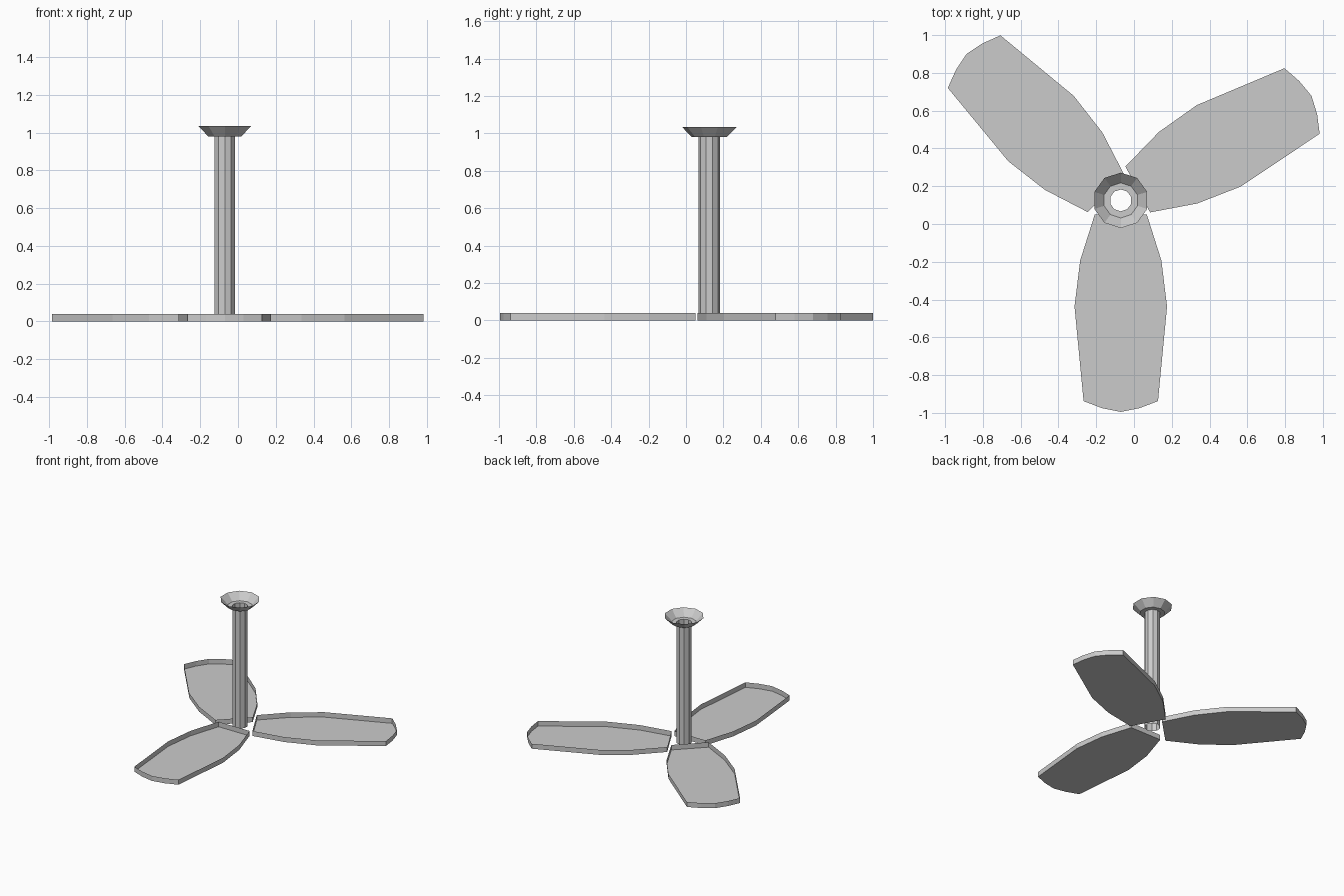
import bpy, bmesh, math
from mathutils import Matrix

cube = bpy.data.objects.get("Cube")
if cube:
    bpy.data.objects.remove(cube)

grey = bpy.data.materials.new("plain_grey")
grey.use_nodes = True
colour = (0.6, 0.6, 0.6, 1)
grey.diffuse_color = colour
grey.node_tree.nodes["Principled BSDF"].inputs["Base Color"].default_value = colour


def add_object(name, bm):
    mesh = bpy.data.meshes.new(name)
    bm.to_mesh(mesh)
    bm.free()
    mesh.materials.append(grey)
    obj = bpy.data.objects.new(name, mesh)
    bpy.context.collection.objects.link(obj)
    return obj


def lathe(name, profile, centre, sides=10):
    """Open surface of flat panels swept around a vertical axis."""
    bm = bmesh.new()
    rings = []
    for r, z in profile:
        ring = []
        for i in range(sides):
            a = math.pi / 2 + math.tau * i / sides
            ring.append(bm.verts.new((centre[0] + r * math.cos(a),
                                      centre[1] + r * math.sin(a), z)))
        rings.append(ring)
    for low, high in zip(rings, rings[1:]):
        for i in range(sides):
            j = (i + 1) % sides
            bm.faces.new((low[i], low[j], high[j], high[i]))
    return add_object(name, bm)


def blade(name, root, degrees):
    """Shallow open-topped tray: a closed floor with upright thin walls."""
    half = [(0, 0.138), (0.243, 0.215), (0.487, 0.245),
            (0.988, 0.197), (1.025, 0.1)]
    outline = [(d, -w) for d, w in half] + [(1.045, 0)]
    outline += [(d, w) for d, w in reversed(half)]
    bm = bmesh.new()
    floor = [bm.verts.new((x, y, 0)) for x, y in outline]
    rim = [bm.verts.new((x, y, 0.04)) for x, y in outline]
    bm.faces.new(floor[::-1])
    for i in range(len(floor)):
        j = (i + 1) % len(floor)
        bm.faces.new((floor[i], floor[j], rim[j], rim[i]))
    place = (Matrix.Translation((root[0], root[1], 0))
             @ Matrix.Rotation(math.radians(degrees), 4, 'Z'))
    bm.transform(place)
    return add_object(name, bm)


# Hollow rod, and the flared ceiling cup on its end
hub = (-0.07, 0.125)
lathe("down_rod", [(0.058, 0.02), (0.058, 0.98)], hub)
lathe("ceiling_cup", [(0.058, 0.98), (0.093, 0.98), (0.147, 1.035)], hub)

# Three blades around the rod
blade("front_blade", (-0.07, 0.05), -90)
blade("left_blade", (0.02, 0.183), 28.3)
blade("right_blade", (-0.148, 0.161), 135)
